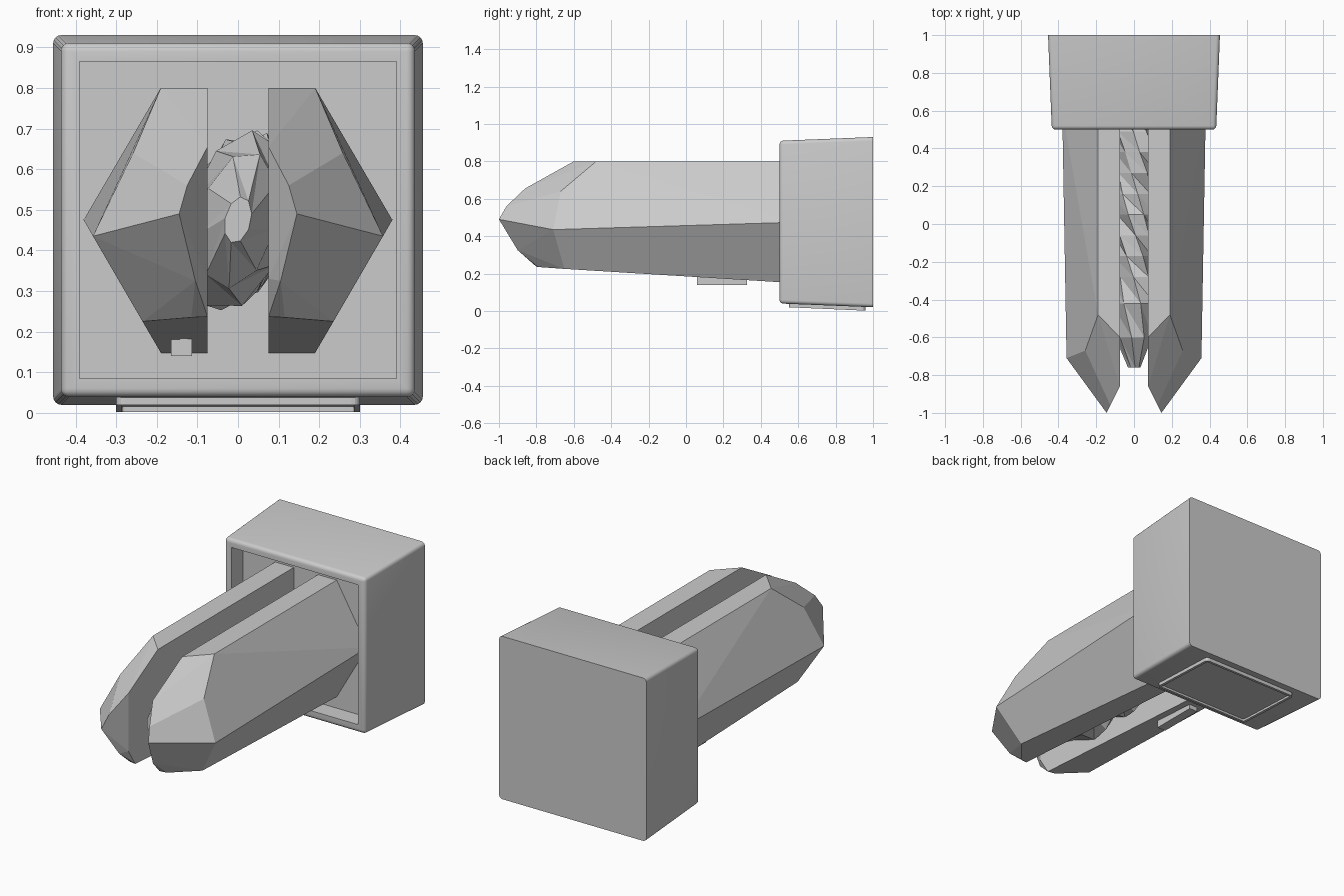
import bpy, bmesh, math, random
from mathutils import Vector

if "Cube" in bpy.data.objects:
    bpy.data.objects.remove(bpy.data.objects["Cube"])

random.seed(4)


def finish(name, bm, smooth=False):
    bmesh.ops.recalc_face_normals(bm, faces=bm.faces[:])
    mesh = bpy.data.meshes.new(name)
    bm.to_mesh(mesh)
    bm.free()
    ob = bpy.data.objects.new(name, mesh)
    bpy.context.collection.objects.link(ob)
    if smooth:
        bpy.ops.object.select_all(action='DESELECT')
        ob.select_set(True)
        bpy.context.view_layer.objects.active = ob
        bpy.ops.object.shade_smooth_by_angle(angle=math.radians(35))
    return ob


def box(x0, x1, y0, y1, z0, z1):
    bm = bmesh.new()
    bmesh.ops.create_cube(bm, size=1)
    for v in bm.verts:
        v.co = ((x0 + x1) / 2 + v.co.x * (x1 - x0),
                (y0 + y1) / 2 + v.co.y * (y1 - y0),
                (z0 + z1) / 2 + v.co.z * (z1 - z0))
    return bm


def recess(bm, direction, thickness, push):
    # inset the largest face pointing along direction and push it inward
    bm.normal_update()
    face = max((f for f in bm.faces if f.normal.dot(direction) > 0.95),
               key=lambda f: f.calc_area())
    bmesh.ops.inset_region(bm, faces=[face], thickness=thickness)
    new = bmesh.ops.extrude_discrete_faces(bm, faces=[face])['faces'][0]
    bmesh.ops.translate(bm, verts=new.verts[:], vec=-direction * push)


# Base block: tapered, rounded everywhere except the back, shallow front recess
bm = box(-0.455, 0.455, 0.5, 1.0, 0.02, 0.93)
for v in bm.verts:
    if v.co.y < 0.6:
        v.co.x *= 0.435 / 0.455
        v.co.z = 0.475 + (v.co.z - 0.475) * 0.435 / 0.455
edges = [e for e in bm.edges if not all(v.co.y > 0.9 for v in e.verts)]
bmesh.ops.bevel(bm, geom=edges, offset=0.02, segments=4, profile=0.5, affect='EDGES')
recess(bm, Vector((0, -1, 0)), 0.035, 0.1)
finish("base_block", bm, True)

# Plain rimmed plate under the block, following its sloping underside
bm = box(-0.30, 0.30, 0.55, 0.96, -0.02, 0.01)
corners = [e for e in bm.edges
           if abs(e.verts[0].co.z - e.verts[1].co.z) > 0.02]
bmesh.ops.bevel(bm, geom=corners, offset=0.02, segments=4, profile=0.5, affect='EDGES')
recess(bm, Vector((0, 0, -1)), 0.015, 0.012)
for v in bm.verts:
    v.co.z += 0.042 - 0.044 * (v.co.y - 0.5)
finish("underside_plate", bm)

# Faceted prongs: convex hull of a few corners, mirrored in x
PRONG = [
    (0.075, 0.6, 0.80), (0.19, 0.6, 0.80), (0.38, 0.6, 0.475),
    (0.19, 0.6, 0.148), (0.075, 0.6, 0.148),
    (0.075, -0.60, 0.80), (0.19, -0.48, 0.80), (0.258, -0.67, 0.64),
    (0.357, -0.71, 0.435), (0.235, -0.65, 0.225), (0.075, -0.80, 0.237),
    (0.115, -0.79, 0.235), (0.105, -0.90, 0.325), (0.075, -0.86, 0.33),
    (0.145, -1.0, 0.49), (0.125, -0.96, 0.56), (0.075, -0.86, 0.655),
]
for name, side in (("right_prong", 1), ("left_prong", -1)):
    bm = bmesh.new()
    for x, y, z in PRONG:
        bm.verts.new((side * x, y, z))
    bmesh.ops.convex_hull(bm, input=bm.verts[:])
    bmesh.ops.dissolve_limit(bm, angle_limit=math.radians(2),
                             verts=bm.verts[:], edges=bm.edges[:])
    finish(name, bm)

# Plain raised strip under the left prong
finish("prong_strip", box(-0.165, -0.113, 0.06, 0.325, 0.14, 0.19))

# Rough crystal core: slanted oval rings, twisted and jittered along y
SIDES = 9
STATIONS = [(-0.76, 0.25, 0), (-0.60, 0.74, 0), (-0.42, 0.98, 0.02)]
STATIONS += [(-0.28 + 0.11 * i, 0.93, 0.16) for i in range(9)]
bm = bmesh.new()
rings = []
for i, (y, scale, jitter) in enumerate(STATIONS):
    ring = []
    for k in range(SIDES):
        a = math.tau * k / SIDES + 0.3 * i
        r = scale * (1 + random.uniform(-jitter, jitter * 0.4))
        x = 0.135 * r * math.cos(a)
        z = 0.475 + 0.22 * r * math.sin(a) + 0.45 * x
        ring.append(bm.verts.new((x, min(y, 0.6), z)))
    rings.append(ring)
for a, b in zip(rings, rings[1:]):
    for k in range(SIDES):
        n = (k + 1) % SIDES
        bm.faces.new((a[k], a[n], b[n]))
        bm.faces.new((a[k], b[n], b[k]))
bm.faces.new(rings[0])
bm.faces.new(rings[-1])
finish("crystal_core", bm)
